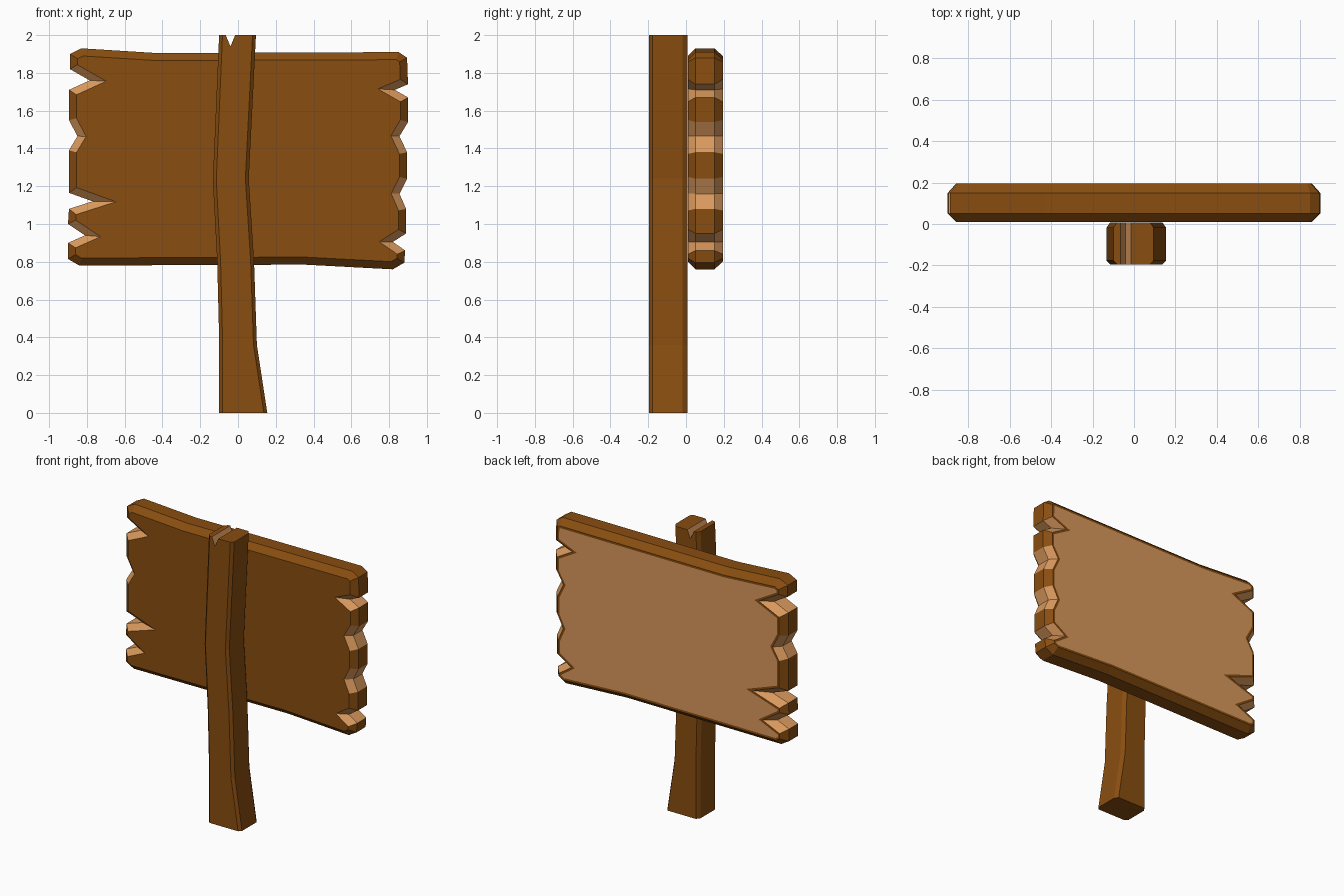
import bpy, bmesh
from mathutils import Vector

if "Cube" in bpy.data.objects:
    bpy.data.objects.remove(bpy.data.objects["Cube"])


def material(name, color):
    m = bpy.data.materials.new(name)
    m.diffuse_color = color
    m.use_nodes = True
    m.node_tree.nodes["Principled BSDF"].inputs["Base Color"].default_value = m.diffuse_color
    return m


BARK = material("dark_wood", (0.25, 0.075, 0.005, 1))
RAW = material("raw_wood", (0.70, 0.32, 0.11, 1))


def inset(points, d):
    """Mitred inward offset of a clockwise outline in the xz plane."""
    pts = [Vector(p) for p in points]
    out = []
    for i, p in enumerate(pts):
        a = (p - pts[i - 1]).normalized()
        b = (pts[(i + 1) % len(pts)] - p).normalized()
        na, nb = Vector((a.y, -a.x)), Vector((b.y, -b.x))
        out.append(p + (na + nb) * d / max(1 + na.dot(nb), 0.15))
    return out


def loft(name, rings, tips, raw_back=False):
    """Join rings of (y, outline); walls beside notch tips are raw wood."""
    bm = bmesh.new()
    loops = [[bm.verts.new((p[0], y, p[1])) for p in pts] for y, pts in rings]
    n = len(loops[0])
    last = len(loops) - 2
    for k in range(len(loops) - 1):
        for i in range(n):
            j = (i + 1) % n
            f = bm.faces.new((loops[k][i], loops[k][j], loops[k + 1][j], loops[k + 1][i]))
            notch = i in tips or j in tips
            f.material_index = int(notch and not (raw_back and k == last))
    bm.faces.new(loops[0])
    bm.faces.new(loops[-1]).material_index = int(raw_back)
    bmesh.ops.recalc_face_normals(bm, faces=bm.faces)
    me = bpy.data.meshes.new(name)
    bm.to_mesh(me)
    bm.free()
    me.materials.append(BARK)
    me.materials.append(RAW)
    ob = bpy.data.objects.new(name, me)
    bpy.context.collection.objects.link(ob)
    return ob


# Sign board: notches as (mouth, tip, mouth), clockwise from the front
right_notches = [
    [(0.90, 1.74), (0.83, 1.71), (0.90, 1.67)],
    [(0.90, 1.54), (0.855, 1.465), (0.895, 1.38)],
    [(0.895, 1.24), (0.855, 1.16), (0.89, 1.08)],
    [(0.89, 0.95), (0.82, 0.905), (0.885, 0.86)],
]
left_notches = [
    [(-0.90, 0.90), (-0.81, 0.94), (-0.90, 1.00)],
    [(-0.895, 1.08), (-0.77, 1.12), (-0.895, 1.165)],
    [(-0.895, 1.39), (-0.85, 1.465), (-0.895, 1.55)],
    [(-0.895, 1.71), (-0.785, 1.76), (-0.89, 1.82)],
]
board = [(-0.89, 1.90), (-0.83, 1.93), (-0.43, 1.905), (0.85, 1.91), (0.895, 1.88)]
tips = set()
for group, after in (
    (right_notches, [(0.88, 0.795), (0.82, 0.76), (0.35, 0.785), (-0.84, 0.78), (-0.90, 0.815)]),
    (left_notches, []),
):
    for notch in group:
        tips.add(len(board) + 1)
        board += notch
    board += after

loft("sign_board", [
    (0.01, inset(board, 0.04)),
    (0.05, board),
    (0.15, board),
    (0.195, inset(board, 0.04)),
    (0.195, inset(board, 0.055)),
], tips, raw_back=True)

# Crooked post with a split in its top; long edges chamfered
left_side = [(-0.10, 0), (-0.10, 0.40), (-0.11, 0.80), (-0.133, 1.23), (-0.10, 2)]
split = [(-0.065, 2), (-0.04, 1.94), (-0.015, 2)]
right_side = [(0.095, 2), (0.057, 1.24), (0.085, 0.80), (0.10, 0.36), (0.155, 0)]
post = left_side + split + right_side
narrow = [(x + 0.018, z) for x, z in left_side] + split + [(x - 0.018, z) for x, z in right_side]
loft("post", [(-0.195, narrow), (-0.177, post), (-0.018, post), (0.008, narrow)],
     {len(left_side) + 1})
